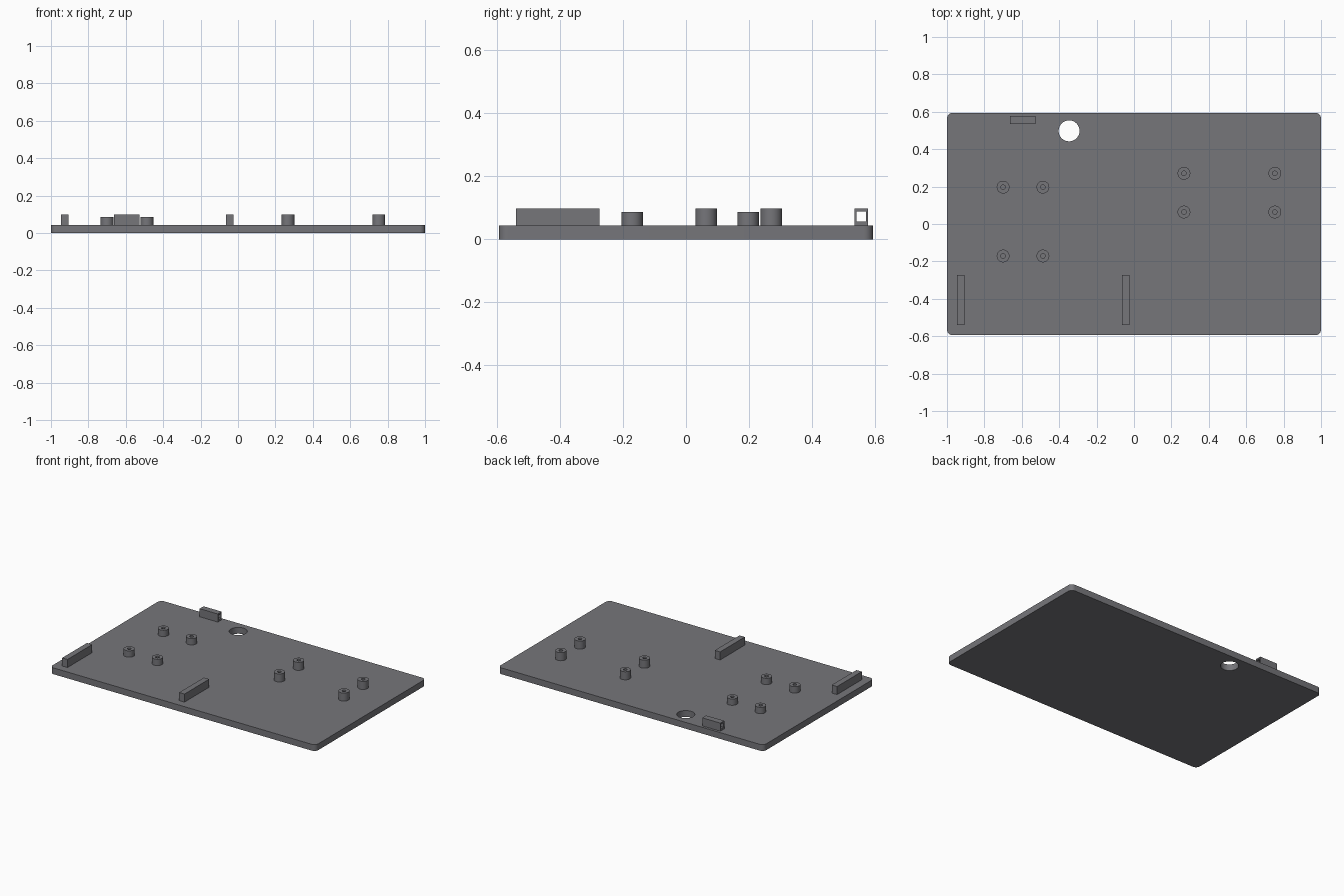
import bpy
import bmesh
from math import sin, cos, pi, radians
from mathutils import Matrix, Vector

default = bpy.data.objects.get("Cube")
if default:
    bpy.data.objects.remove(default, do_unlink=True)

# Single grey plastic
GREY = (0.18, 0.18, 0.195, 1.0)
grey = bpy.data.materials.new("grey plastic")
grey.use_nodes = True
grey.diffuse_color = GREY
shader = next(n for n in grey.node_tree.nodes if n.type == 'BSDF_PRINCIPLED')
shader.inputs["Base Color"].default_value = GREY


def circle(x, y, r, n=48):
    return [(x + r * cos(2 * pi * i / n), y + r * sin(2 * pi * i / n)) for i in range(n)]


def rectangle(x0, x1, y0, y1):
    return [(x0, y0), (x1, y0), (x1, y1), (x0, y1)]


def rounded_rectangle(hx, hy, r, steps=8):
    points = []
    for k, (sx, sy) in enumerate([(1, 1), (-1, 1), (-1, -1), (1, -1)]):
        for i in range(steps + 1):
            a = (k + i / steps) * pi / 2
            points.append((sx * (hx - r) + r * cos(a), sy * (hy - r) + r * sin(a)))
    return points


def extrude_outline(name, loops, height, matrix):
    """Fill an outline (first loop) with holes (other loops) and extrude it."""
    bm = bmesh.new()
    edges = []
    for loop in loops:
        verts = [bm.verts.new((x, y, 0)) for x, y in loop]
        edges += [bm.edges.new((v, verts[(i + 1) % len(verts)])) for i, v in enumerate(verts)]
    bmesh.ops.triangle_fill(bm, use_beauty=True, edges=edges)
    base = bm.faces[:]
    top = bmesh.ops.extrude_face_region(bm, geom=base, use_keep_orig=True)["geom"]
    bmesh.ops.translate(bm, vec=Vector((0, 0, height)),
                        verts=[g for g in top if isinstance(g, bmesh.types.BMVert)])
    bm.transform(matrix)
    bmesh.ops.recalc_face_normals(bm, faces=bm.faces[:])
    mesh = bpy.data.meshes.new(name)
    bm.to_mesh(mesh)
    bm.free()
    mesh.materials.append(grey)
    obj = bpy.data.objects.new(name, mesh)
    bpy.context.collection.objects.link(obj)
    bpy.ops.object.select_all(action='DESELECT')
    obj.select_set(True)
    bpy.context.view_layer.objects.active = obj
    bpy.ops.object.shade_smooth_by_angle(angle=radians(30))
    return obj


PLATE = 0.043   # plate thickness
TALL = 0.098    # top of the tall parts
on_plate = Matrix.Translation((0, 0, PLATE))

# Base plate with a round cable hole
extrude_outline("base_plate",
                [rounded_rectangle(1.0, 0.594, 0.03), circle(-0.347, 0.498, 0.056)],
                PLATE, Matrix.Identity(4))

# Hollow screw standoffs, a low and a tall set of four
for side, xs, ys, top in [("right", (-0.70, -0.487), (-0.171, 0.197), 0.086),
                          ("left", (0.267, 0.753), (0.064, 0.271), TALL)]:
    for i, x in enumerate(xs):
        for j, y in enumerate(ys):
            extrude_outline(f"{side}_standoff_{2 * i + j + 1}",
                            [circle(x, y, 0.034), circle(x, y, 0.012, 24)],
                            top - PLATE, on_plate)

# Two guide rails
for name, x in [("outer_rail", -0.926), ("inner_rail", -0.045)]:
    extrude_outline(name, [rectangle(x - 0.02, x + 0.02, -0.54, -0.274)],
                    TALL - PLATE, on_plate)

# Strap loop: a square tube along x, its section drawn in y and z
along_x = Matrix(((0, 0, 1, -0.663), (1, 0, 0, 0), (0, 1, 0, 0), (0, 0, 0, 1)))
extrude_outline("strap_loop",
                [rectangle(0.535, 0.577, PLATE, TALL), rectangle(0.541, 0.571, 0.056, 0.088)],
                0.136, along_x)
